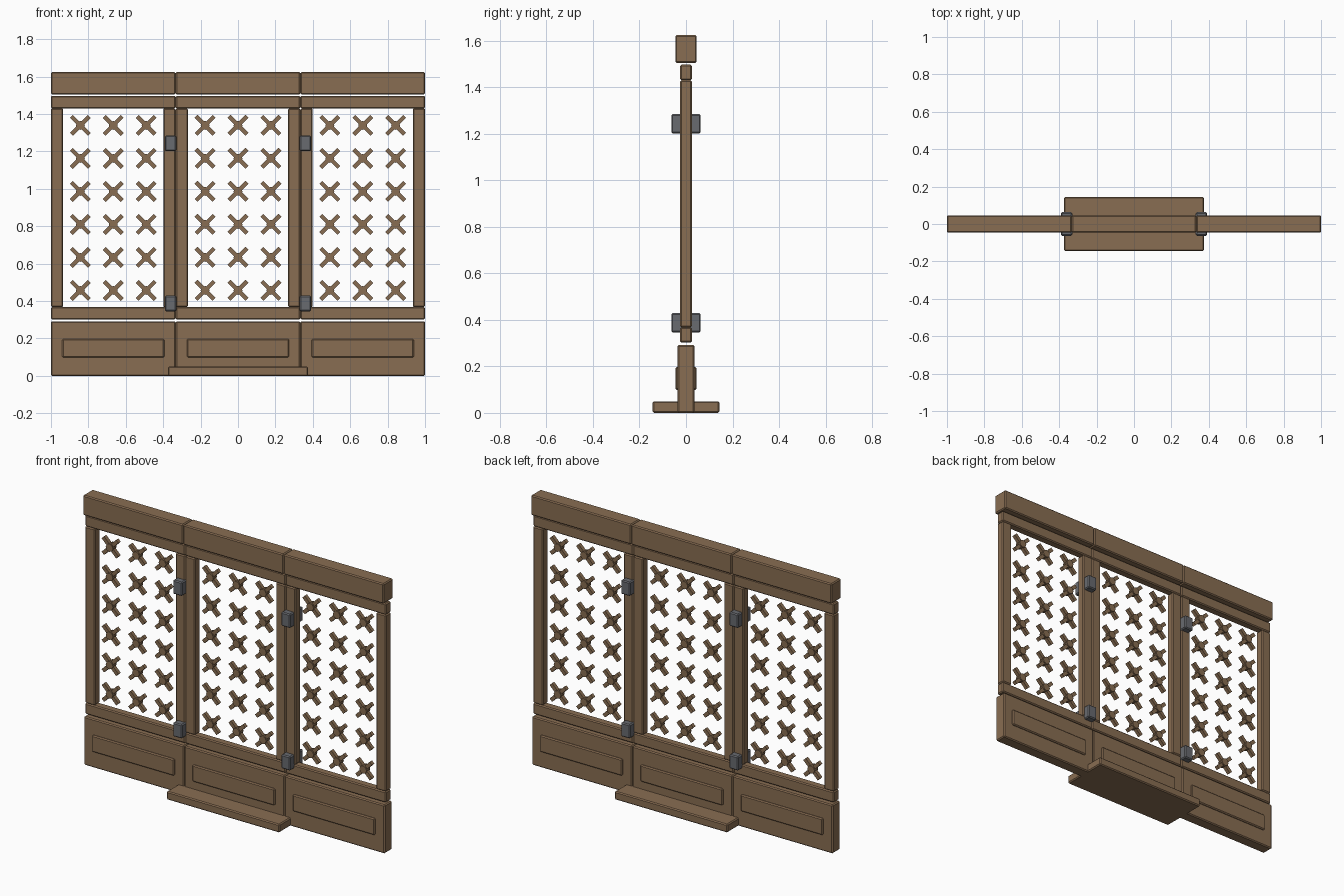
import bpy
import bmesh
from math import radians
from mathutils import Matrix

cube = bpy.data.objects.get("Cube")
if cube:
    bpy.data.objects.remove(cube)


def material(name, colour):
    m = bpy.data.materials.new(name)
    m.use_nodes = True
    m.diffuse_color = colour
    m.node_tree.nodes["Principled BSDF"].inputs["Base Color"].default_value = colour
    return m


wood = material("brown wood", (0.25, 0.155, 0.085, 1))
iron = material("grey iron", (0.14, 0.145, 0.16, 1))


def finish(name, bm, mat, bevel):
    mesh = bpy.data.meshes.new(name)
    bm.to_mesh(mesh)
    bm.free()
    mesh.materials.append(mat)
    ob = bpy.data.objects.new(name, mesh)
    bpy.context.collection.objects.link(ob)
    if bevel:
        mod = ob.modifiers.new("Bevel", "BEVEL")
        mod.width = bevel
        mod.segments = 1


def beam(name, x, depth, z, mat=wood, bevel=0.006):
    """Bevelled box from x and z ranges, centred on y = 0."""
    bm = bmesh.new()
    place = Matrix.Translation(((x[0] + x[1]) / 2, 0, (z[0] + z[1]) / 2))
    scale = Matrix.Diagonal((x[1] - x[0], depth, z[1] - z[0], 1))
    bmesh.ops.create_cube(bm, size=1, matrix=place @ scale)
    finish(name, bm, mat, bevel)


def lattice(name, cx):
    """Grid of crossed slats, each with a round boss in the middle."""
    bm = bmesh.new()
    for col in (-1, 0, 1):
        for row in range(6):
            spot = Matrix.Translation((cx + col * 0.176, 0, 0.457 + row * 0.1765))
            for angle in (45, -45):
                bmesh.ops.create_cube(bm, size=1, matrix=spot @ Matrix.Rotation(radians(angle), 4, "Y")
                                      @ Matrix.Diagonal((0.136, 0.022, 0.022, 1)))
            bmesh.ops.create_cone(bm, cap_ends=True, segments=8, radius1=0.024, radius2=0.024, depth=0.036,
                                  matrix=spot @ Matrix.Rotation(radians(90), 4, "X"))
    finish(name, bm, wood, 0)


# Three identical screen panels
for side, cx in (("right", -0.667), ("middle", 0), ("left", 0.667)):
    full = (cx - 0.333, cx + 0.333)
    beam(side + "_top_cap", full, 0.092, (1.505, 1.625))
    beam(side + "_upper_rail", full, 0.05, (1.43, 1.497))
    beam(side + "_lower_rail", full, 0.05, (0.302, 0.368))
    beam(side + "_lower_panel", full, 0.072, (0, 0.292))
    beam(side + "_raised_field", (cx - 0.273, cx + 0.273), 0.092, (0.098, 0.198))
    beam(side + "_right_post", (full[0], full[0] + 0.065), 0.05, (0.368, 1.43))
    beam(side + "_left_post", (full[1] - 0.065, full[1]), 0.05, (0.368, 1.43))
    lattice(side + "_lattice", cx)

# Foot plate under the middle panel
beam("foot_plate", (-0.375, 0.375), 0.288, (0, 0.05))

# Hinge blocks at the joints
for side, cx in (("right", -0.36), ("left", 0.36)):
    for level, z in (("lower", 0.387), ("upper", 1.243)):
        beam(f"{side}_{level}_hinge", (cx - 0.03, cx + 0.03), 0.126, (z - 0.042, z + 0.042), iron)
